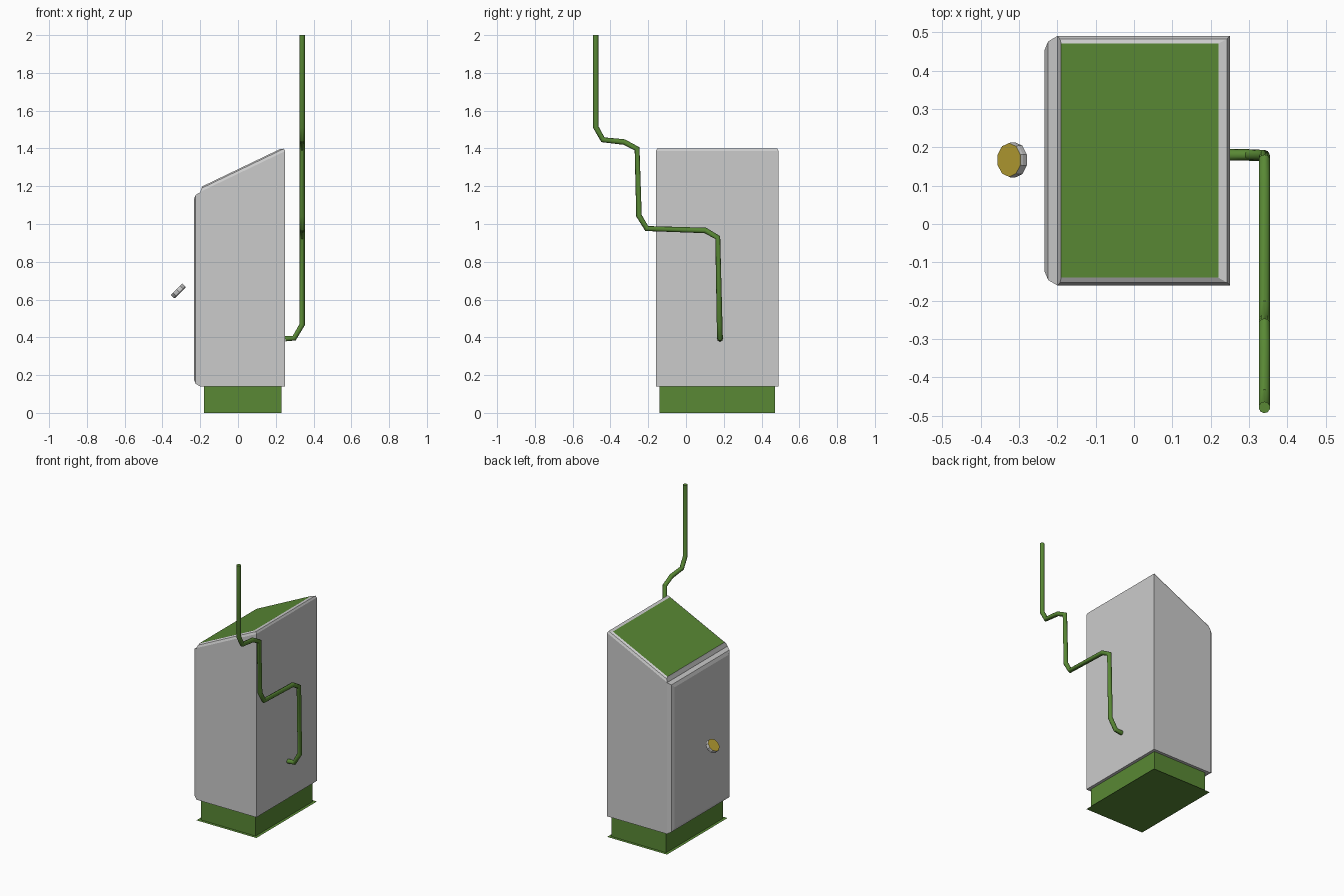
import bpy, bmesh, math
from mathutils import Matrix, Vector

if "Cube" in bpy.data.objects:
    bpy.data.objects.remove(bpy.data.objects["Cube"])

X0, X1, Y0, Y1 = -0.20, 0.25, -0.16, 0.49   # cabinet footprint


def material(name, rgb):
    m = bpy.data.materials.new(name)
    m.diffuse_color = (*rgb, 1)
    m.use_nodes = True
    m.node_tree.nodes["Principled BSDF"].inputs["Base Color"].default_value = m.diffuse_color
    return m


green = material("green", (0.10, 0.25, 0.035))
gold = material("gold", (0.50, 0.37, 0.035))


def loft(name, rings, start=True, end=True, mat=None):
    """Skin matching rings of points, with optional end caps."""
    bm = bmesh.new()
    loops = [[bm.verts.new(p) for p in r] for r in rings]
    for a, b in zip(loops, loops[1:]):
        for i in range(len(a)):
            j = (i + 1) % len(a)
            bm.faces.new((a[i], a[j], b[j], b[i]))
    if start:
        bm.faces.new(loops[0][::-1])
    if end:
        bm.faces.new(loops[-1])
    if len(rings) > 1:
        bmesh.ops.recalc_face_normals(bm, faces=bm.faces)
    me = bpy.data.meshes.new(name)
    bm.to_mesh(me)
    bm.free()
    ob = bpy.data.objects.new(name, me)
    bpy.context.collection.objects.link(ob)
    if mat:
        me.materials.append(mat)
    return ob


def flat_ring(inset, height):
    """Footprint rectangle, inset, at the height given by height(x)."""
    xa, xb, ya, yb = X0 + inset, X1 - inset, Y0 + inset, Y1 - inset
    return [(x, y, height(x)) for x, y in ((xa, ya), (xb, ya), (xb, yb), (xa, yb))]


def slope(drop):
    return lambda x: 1.29 + 0.48 * x - drop


# Cabinet body with sloped, rounded-over top rim
top_ring = [(-0.19, -0.14, slope(0)(-0.19)), (0.22, -0.14, slope(0)(0.22)),
            (0.22, 0.47, slope(0)(0.22)), (-0.19, 0.47, slope(0)(-0.19))]
loft("cabinet_body", [flat_ring(0, lambda x: 0.14), flat_ring(0, slope(0.024)),
                      flat_ring(0.007, slope(0.008)), top_ring], end=False)
loft("top_panel", [top_ring], start=False, mat=green)

# Plinth and the thin sheet under it
loft("plinth", [flat_ring(0.02, lambda x: 0.0), flat_ring(0.02, lambda x: 0.14)],
     start=False, end=False, mat=green)
loft("ground_sheet", [flat_ring(0, lambda x: 0.0)], end=False, mat=green)


# Door with a rounded-over edge
def door_ring(x, i):
    return [(x, Y0 + i, 0.14 + i), (x, Y1 - i, 0.14 + i),
            (x, Y1 - i, 1.168 - i), (x, Y0 + i, 1.168 - i)]


loft("door", [door_ring(-0.20, 0), door_ring(-0.224, 0.014), door_ring(-0.233, 0.036)],
     start=False)

# Tilted ten-sided knob with gold face
tilt = Matrix.Translation((-0.316, 0.167, 0.645)) @ Matrix.Rotation(math.radians(-45), 4, 'Y')


def knob_ring(r, h):
    return [tilt @ Vector((r * math.cos(a), r * math.sin(a), h))
            for a in (math.tau * (k + 0.5) / 10 for k in range(10))]


loft("knob", [knob_ring(0.041, -0.014), knob_ring(0.046, -0.008),
              knob_ring(0.046, 0.006), knob_ring(0.044, 0.014)], end=False)
loft("knob_face", [knob_ring(0.044, 0.014)], start=False, mat=gold)

# Stepped pipe rising from the back wall
path = [(0.25, 0.18, 0.393), (0.298, 0.18, 0.396), (0.34, 0.178, 0.468),
        (0.34, 0.168, 0.928), (0.34, 0.102, 0.966), (0.34, -0.208, 0.976),
        (0.34, -0.249, 1.044), (0.34, -0.259, 1.398), (0.34, -0.328, 1.434),
        (0.34, -0.44, 1.446), (0.34, -0.478, 1.514), (0.34, -0.478, 2.0)]
pts = [Vector(p) for p in path]
rings = []
for k, p in enumerate(pts):
    d_in = (p - pts[k - 1]).normalized() if k else (pts[1] - p).normalized()
    d_out = (pts[k + 1] - p).normalized() if k < len(pts) - 1 else d_in
    t = (d_in + d_out).normalized()
    # keep a consistent frame through the bends
    u = Vector((0, 1, 0)) if k == 0 else u
    u = (u - t * u.dot(t)).normalized()
    v = t.cross(u)
    rings.append([p + 0.015 * (u * math.cos(a) + v * math.sin(a))
                  for a in (math.tau * j / 10 for j in range(10))])
pipe = loft("pipe", rings, mat=green)
bpy.context.view_layer.objects.active = pipe
pipe.select_set(True)
bpy.ops.object.shade_smooth_by_angle(angle=math.radians(40))
